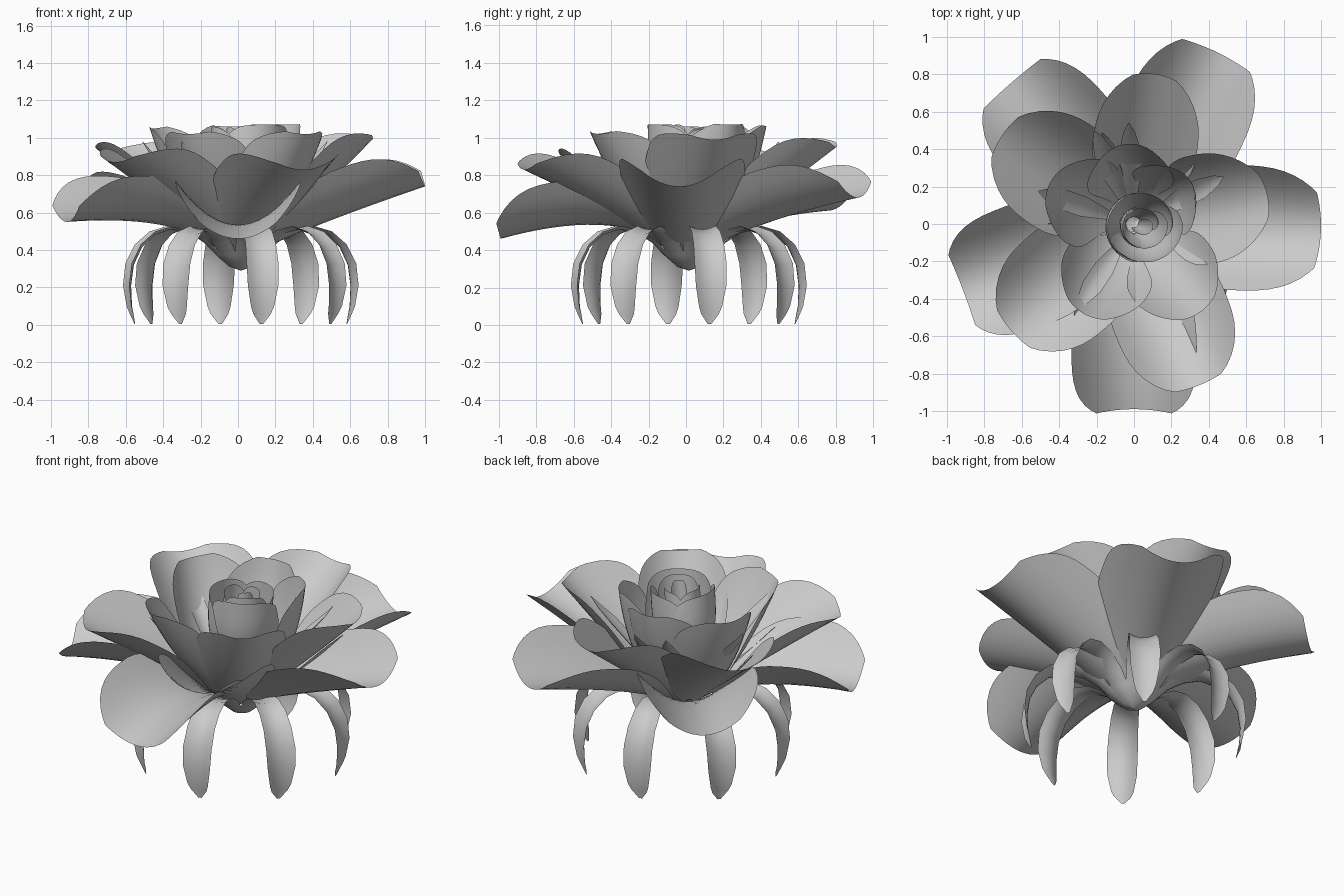
import bpy, bmesh, math
from mathutils import Vector, Matrix

cube = bpy.data.objects.get("Cube")
if cube:
    bpy.data.objects.remove(cube, do_unlink=True)

grey = bpy.data.materials.new("soft grey")
grey.use_nodes = True
colour = (0.6, 0.6, 0.6, 1)
grey.diffuse_color = colour
grey.node_tree.nodes["Principled BSDF"].inputs["Base Color"].default_value = colour


def grid_object(name, rows):
    """Smooth sheet through rows of points."""
    bm = bmesh.new()
    verts = [[bm.verts.new(p) for p in row] for row in rows]
    for a, b in zip(verts, verts[1:]):
        for i in range(len(a) - 1):
            bm.faces.new((a[i], b[i], b[i + 1], a[i + 1]))
    for f in bm.faces:
        f.smooth = True
    mesh = bpy.data.meshes.new(name)
    bm.to_mesh(mesh)
    bm.free()
    mesh.materials.append(grey)
    obj = bpy.data.objects.new(name, mesh)
    bpy.context.collection.objects.link(obj)


def leaf(name, angle, mid, widths, lift, across=12, centre=(0, 0, 0)):
    """Sheet along a (radius, height) midline, cupped towards its upper side."""
    turn = Matrix.Rotation(math.radians(angle), 3, "Z")
    widest = max(widths)
    rows = []
    for i, (r, z) in enumerate(mid):
        before, after = mid[max(i - 1, 0)], mid[min(i + 1, len(mid) - 1)]
        along = Vector((after[0] - before[0], after[1] - before[1])).normalized()
        row = []
        for j in range(across + 1):
            side = widths[i] * (2 * j / across - 1)
            cup = lift * (side / widest) ** 2
            row.append(turn @ Vector((r - along.y * cup, side, z + along.x * cup)) + Vector(centre))
        rows.append(row)
    grid_object(name, rows)


def petal(name, angle, reach, height, bend, width, lift, blunt, taper=1.3, steps=20):
    start, control, tip = Vector((0.04, 0.36)), Vector(bend), Vector((reach, height))
    mid, widths = [], []
    for i in range(steps + 1):
        t = 1 - (1 - i / steps) ** 1.4
        mid.append(start * (1 - t) ** 2 + control * 2 * t * (1 - t) + tip * t * t)
        if t < 0.7:
            w = 0.06 + 0.94 * math.sin(math.pi / 2 * t / 0.7) ** taper
        else:
            w = math.sqrt(1 - (1 - blunt ** 2) * ((t - 0.7) / 0.3) ** 3.5)
        widths.append(width * min(w, 1))
    leaf(name, angle, mid, widths, lift)


# Outer petals, rising one after another around the flower
outer = [(270, 0.99, 0.46, 0.65), (201, 0.98, 0.55, 0.60), (131, 1.0, 0.61, 0.56),
         (64, 1.02, 0.68, 0.53), (-2, 1.0, 0.74, 0.50)]
for n, (angle, reach, height, bend) in enumerate(outer, 1):
    petal(f"outer_petal_{n}", angle, reach, height, (0.3, bend), 0.335, 0.24, 0.6)

# Middle petals
middle = [(292, 0.93, 0.83, 0.315), (221, 0.87, 0.87, 0.32), (146, 0.85, 0.92, 0.31),
          (82, 0.81, 0.95, 0.28), (12, 0.73, 0.99, 0.295)]
for n, (angle, reach, height, width) in enumerate(middle, 1):
    petal(f"middle_petal_{n}", angle, reach, height, (0.3, 0.56), width, 0.19, 0.42)

# Inner petals, steeper and more cupped
inner = [(308, 0.59, 1.02, 0.25), (241, 0.55, 1.02, 0.25), (155, 0.50, 1.05, 0.245),
         (95, 0.43, 1.06, 0.23), (40, 0.38, 1.07, 0.22)]
for n, (angle, reach, height, width) in enumerate(inner, 1):
    petal(f"inner_petal_{n}", angle, reach, height, (0.33, 0.55), width, 0.15, 0.45, 1.0)


# Rolled bud of overlapping curved petals
def bud_petal(name, angle, radius, top, span=190, steps=10, around=18):
    rows = []
    for i in range(steps + 1):
        t = i / steps
        r = radius * (0.4 + 0.6 * math.sin(math.pi / 2 * min(1, t * 1.25)))
        row = []
        for j in range(around + 1):
            v = 2 * j / around - 1
            a = math.radians(angle + span / 2 * v * (0.65 + 0.35 * math.sin(math.pi * t ** 0.6)))
            z = 0.5 + (top - 0.5) * t - 0.05 * t * v ** 4
            roll = r * (1 + 0.06 * v)
            row.append((0.05 * t + roll * math.cos(a), -0.01 * t + roll * math.sin(a), z))
        rows.append(row)
    grid_object(name, rows)


for n, radius in enumerate((0.2, 0.19, 0.17, 0.125, 0.11, 0.09, 0.05)):
    bud_petal(f"bud_petal_{n + 1}", 300 - 118 * n, radius, 1.07 - 0.01 * (n % 3))

# Slender pointed leaflets between the petals
for n, angle in enumerate((28, 93, 113, 161, 236), 1):
    leaf(f"leaflet_{n}", angle, [(0.12, 0.48), (0.3, 0.68), (0.42, 0.82), (0.5, 0.92), (0.54, 0.98)],
         [0.02, 0.055, 0.055, 0.03, 0.003], 0.02, 4)

# Drooping sepals joined in a cone below
sepal_mid = [(0.0, 0.29), (0.06, 0.31), (0.13, 0.37), (0.2, 0.44), (0.28, 0.49), (0.38, 0.51),
             (0.47, 0.48), (0.54, 0.415), (0.585, 0.32), (0.6, 0.21), (0.595, 0.1), (0.587, 0.06), (0.577, 0.005)]
sepal_width = [0.002, 0.026, 0.055, 0.063, 0.067, 0.072, 0.078, 0.083, 0.087, 0.083, 0.063, 0.048, 0.01]
for n in range(8):
    leaf(f"sepal_{n + 1}", 11 + 45 * n, sepal_mid, sepal_width, 0.028, 6, (0.015, 0.015, 0))
